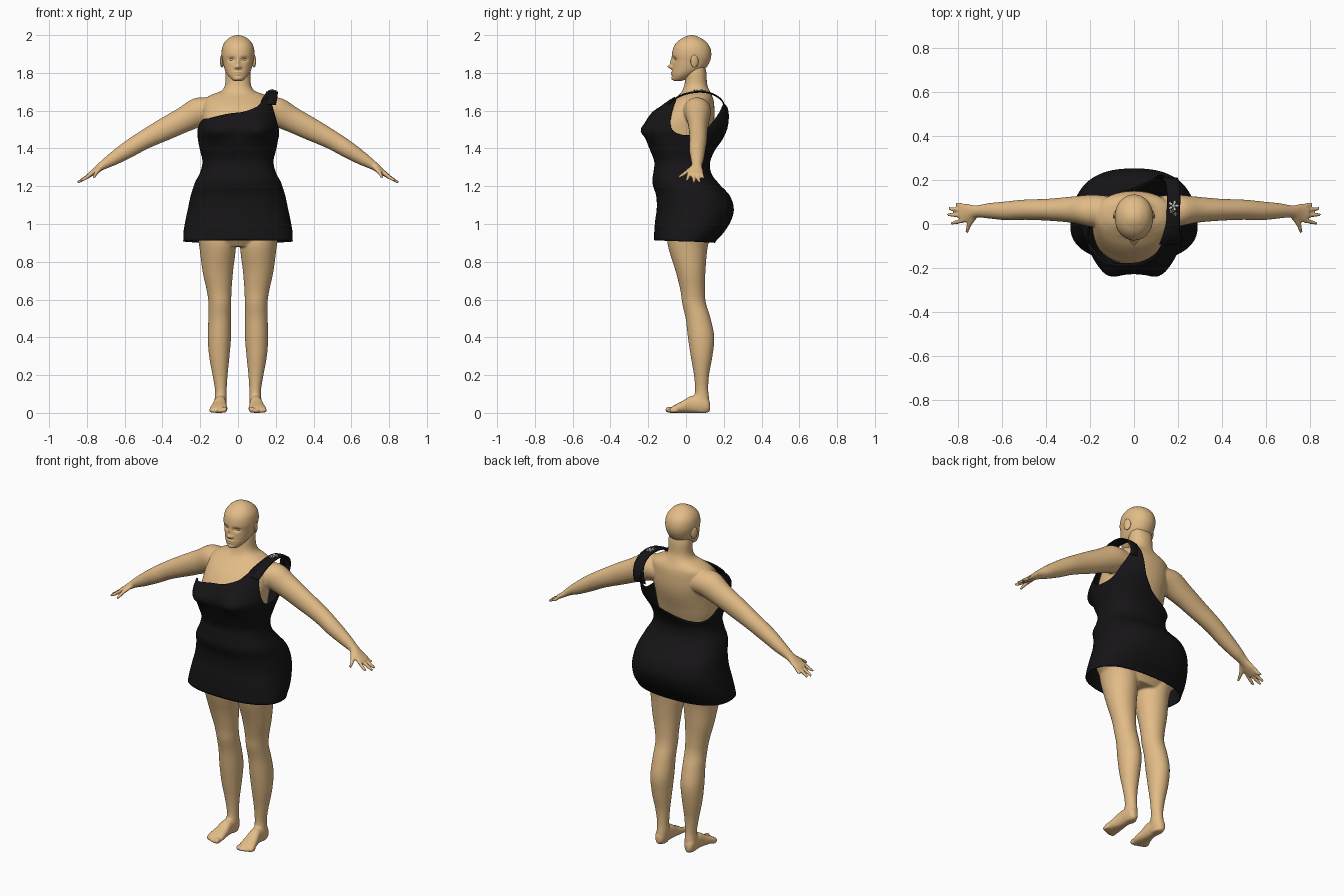
import bpy, bmesh
from math import sin, cos, pi, exp, radians
from mathutils import Vector, Matrix


def material(name, rgb):
    m = bpy.data.materials.new(name)
    m.diffuse_color = (*rgb, 1)
    return m


SKIN = material("skin", (0.76, 0.50, 0.24))
BLACK = material("black cloth", (0.008, 0.007, 0.008))
SILVER = material("silver", (0.6, 0.6, 0.62))


def finish(bm, name, mat):
    bmesh.ops.recalc_face_normals(bm, faces=bm.faces)
    for f in bm.faces:
        f.smooth = True
    me = bpy.data.meshes.new(name)
    bm.to_mesh(me)
    bm.free()
    ob = bpy.data.objects.new(name, me)
    bpy.context.collection.objects.link(ob)
    me.materials.append(mat)
    return ob


def catmull(a, b, c, d, t):
    return tuple(0.5 * (2 * q + (r - p) * t + (2 * p - 5 * q + 4 * r - s) * t * t
                        + (3 * q - p - 3 * r + s) * t ** 3) for p, q, r, s in zip(a, b, c, d))


def refine(rows, k):
    p = [rows[0]] + rows + [rows[-1]]
    out = [catmull(*p[i:i + 4], j / k) for i in range(len(rows) - 1) for j in range(k)]
    return out + [rows[-1]]


def sample(rows, key):
    """Smooth lookup in a table whose first column rises."""
    i = max([0] + [i for i in range(len(rows) - 1) if rows[i][0] <= key])
    t = min(1, max(0, (key - rows[i][0]) / (rows[i + 1][0] - rows[i][0])))
    p = [rows[0]] + rows + [rows[-1]]
    return catmull(*p[i:i + 4], t)[1:]


def power(v, n):
    return (1 if v >= 0 else -1) * abs(v) ** (2 / n)


def grid(bm, rings, closed=True, caps=False):
    vs = [[bm.verts.new(p) for p in r] for r in rings]
    n = len(vs[0])
    for a, b in zip(vs, vs[1:]):
        for i in range(n if closed else n - 1):
            j = (i + 1) % n
            bm.faces.new((a[i], a[j], b[j], b[i]))
    if caps:
        bm.faces.new(vs[0])
        bm.faces.new(vs[-1])
    return vs


def tube(bm, rows, u=(1, 0, 0), v=(0, 1, 0), side=1, n=2.0, seg=32, k=5):
    """Loft through rows of (x, y, z, radius u, radius v)."""
    u, v = Vector(u), Vector(v)
    rings = []
    for x, y, z, ru, rv in refine(rows, k):
        ring = [Vector((x, y, z)) + u * ru * power(sin(2 * pi * i / seg), n)
                - v * rv * power(cos(2 * pi * i / seg), n) for i in range(seg)]
        rings.append([(p.x * side, p.y, p.z) for p in ring])
    return grid(bm, rings, caps=True)


def upright(table):
    """(z, x0, x1, front y, back y) to tube rows."""
    return [((a + b) / 2, (f + g) / 2, z, (b - a) / 2, (g - f) / 2) for z, a, b, f, g in table]


def ball(bm, loc, scale, rot=0):
    m = Matrix.Translation(loc) @ Matrix.Rotation(rot, 4, 'Z') @ Matrix.Diagonal((*scale, 1))
    bmesh.ops.create_uvsphere(bm, u_segments=16, v_segments=10, radius=1, matrix=m)


# Body: torso, arms, hands, legs and feet fused by a remesh
bm = bmesh.new()
torso = [(.88, .15, -.07, .11), (.95, .235, -.12, .15), (1.02, .25, -.13, .2), (1.1, .235, -.13, .21),
         (1.2, .195, -.14, .14), (1.3, .16, -.13, .09), (1.4, .175, -.15, .11), (1.5, .185, -.185, .14),
         (1.56, .19, -.155, .15), (1.62, .185, -.11, .15), (1.66, .175, -.065, .145),
         (1.685, .14, -.035, .135), (1.705, .088, -.02, .125), (1.74, .068, -.008, .112),
         (1.80, .066, -.002, .108), (1.84, .06, .01, .1)]
tube(bm, upright([(z, -w, w, f, b) for z, w, f, b in torso]), n=2.2, seg=48)
leg = [(.96, .03, .22, -.1, .14), (.88, .012, .205, -.095, .115), (.75, .026, .188, -.055, .103),
       (.65, .034, .166, -.03, .1), (.58, .036, .156, -.02, .106), (.5, .037, .157, -.002, .13),
       (.4, .037, .16, .01, .15), (.3, .045, .153, .025, .14), (.2, .055, .135, .042, .122),
       (.12, .06, .122, .048, .118), (.06, .06, .124, .04, .124), (.002, .068, .118, .05, .12)]
foot = [(.128, .085, .108, .012, .05), (.105, .066, .124, 0, .085), (.03, .062, .128, 0, .09),
        (-.02, .058, .14, 0, .062), (-.06, .055, .15, 0, .042), (-.085, .058, .15, 0, .026)]
arm = [(.10, .055, 1.60, .07, .082), (.19, .06, 1.597, .073, .08), (.28, .065, 1.555, .06, .068),
       (.39, .065, 1.50, .05, .06), (.50, .065, 1.443, .046, .05), (.58, .06, 1.395, .043, .045),
       (.66, .06, 1.345, .035, .035), (.72, .057, 1.308, .028, .023), (.76, .05, 1.278, .042, .016),
       (.792, .05, 1.256, .042, .012)]
fingers = [(.083, .812, .092), (.061, .845, .072), (.038, .85, .043), (.016, .835, .002)]
for s in (1, -1):
    tube(bm, upright(leg), side=s)
    tube(bm, [((a + b) / 2, y, (c + d) / 2, (b - a) / 2, (d - c) / 2) for y, a, b, c, d in foot],
         v=(0, 0, 1), side=s, n=2.3)
    tube(bm, arm, u=(0, 1, 0), v=(.53, 0, .85), side=s)
    for y0, x1, y1 in fingers:
        tube(bm, [(.775, y0, 1.268, .0105, .0105), ((.78 + x1) / 2, (y0 + y1) / 2, 1.25 - (x1 - .8) * .2, .01, .01),
                  (x1, y1, 1.262 - (x1 - .785) * .66, .007, .007)],
             u=(0, 1, 0), v=(.53, 0, .85), side=s, seg=10)
    tube(bm, [(.725, .035, 1.3, .014, .014), (.75, -.002, 1.272, .012, .012), (.762, -.04, 1.247, .008, .008)],
         u=(.8, .4, -.3), v=(.4, 0, .9), side=s, seg=10)
    for i in range(5):
        r = .017 if i == 0 else .012 - i * .0006
        ball(bm, (s * (.071 + i * .018), -.09 + i * i * .0018, r), (r * .8, .02, r))
body = finish(bm, "body", SKIN)
rm = body.modifiers.new("fuse", 'REMESH')
rm.mode = 'VOXEL'
rm.voxel_size = .006
rm.use_smooth_shade = True
sm = body.modifiers.new("soften", 'SMOOTH')
sm.factor, sm.iterations = .5, 4

# Head: loft with face relief
bm = bmesh.new()
head = [(1.757, .018, -.06, -.025), (1.765, .034, -.071, .0), (1.79, .056, -.074, .05),
        (1.82, .071, -.073, .1), (1.86, .081, -.072, .126), (1.90, .087, -.074, .134),
        (1.94, .082, -.064, .125), (1.97, .064, -.04, .1), (1.99, .038, -.008, .067),
        (1.998, .016, .014, .046), (2.0, .002, .028, .032)]
rings = tube(bm, upright([(z, -w, w, f, b) for z, w, f, b in head]), n=2.1, seg=96, k=8)
relief = [(0, 1.832, .012, .010, -.022), (0, 1.855, .008, .022, -.012), (.033, 1.872, .017, .011, .013),
          (-.033, 1.872, .017, .011, .013), (0, 1.803, .02, .004, -.007), (0, 1.792, .016, .004, -.006),
          (0, 1.77, .018, .010, -.005), (.014, 1.829, .006, .006, -.008), (-.014, 1.829, .006, .006, -.008)]
for ring in rings:
    for v in ring:
        if v.co.y < 0.0:
            x, z = v.co.x, v.co.z
            v.co.y += sum(a * exp(-((x - cx) / sx) ** 2 - ((z - cz) / sz) ** 2) for cx, cz, sx, sz, a in relief)
for s in (1, -1):
    ball(bm, (s * .033, -.046, 1.872), (.014, .011, .009))
    ball(bm, (s * .085, .045, 1.862), (.008, .022, .034), s * .35)
finish(bm, "head", SKIN)

# Dress: lofted wall rising from the hem to a slanted one-shoulder neckline
dress = [(.90, .287, -.168, .150), (.96, .285, -.165, .2), (1.02, .275, -.16, .236), (1.08, .262, -.152, .25),
         (1.15, .247, -.155, .228), (1.22, .225, -.175, .165), (1.27, .198, -.17, .13),
         (1.33, .185, -.165, .125), (1.40, .20, -.19, .155), (1.45, .21, -.21, .195), (1.50, .22, -.225, .23),
         (1.56, .213, -.2, .25), (1.62, .208, -.15, .255), (1.68, .205, -.095, .23)]
neckline = [(0, 1.588), (25, 1.62), (38, 1.66), (50, 1.665), (62, 1.59), (75, 1.50), (90, 1.47), (110, 1.485),
            (122, 1.56), (132, 1.63), (142, 1.61), (160, 1.48), (185, 1.40), (225, 1.37), (250, 1.385),
            (275, 1.45), (300, 1.545), (320, 1.56), (360, 1.588)]
bm = bmesh.new()
ROWS, COLS = 56, 120
rings = []
for r in range(ROWS + 1):
    ring = []
    for c in range(COLS):
        deg = 360 * c / COLS
        a = radians(deg)
        hem = .908 + .006 * cos(a)
        z = hem + (sample(neckline, deg)[0] - hem) * r / ROWS
        w, f, b = sample(dress, z)
        x = w * power(sin(a), 2.4)
        y = (f + b) / 2 - (b - f) / 2 * power(cos(a), 2.4)
        if cos(a) > 0:
            y -= .03 * exp(-((abs(x) - .12) / .06) ** 2 - ((z - 1.495) / .045) ** 2)
        ring.append((x, y, z))
    rings.append(ring)
grid(bm, rings)
# Shoulder strap
strap = [(.158, -.092, 1.635, .042), (.17, -.05, 1.67, .038), (.178, .01, 1.694, .031), (.18, .08, 1.702, .03),
         (.18, .14, 1.69, .03), (.175, .188, 1.658, .031), (.164, .208, 1.61, .034), (.157, .205, 1.57, .036)]
grid(bm, [[(x + w * t, y, z - .004 * t * t) for t in (-1, -.5, 0, .5, 1)] for x, y, z, w in refine(strap, 6)],
     closed=False)
ob = finish(bm, "dress", BLACK)
so = ob.modifiers.new("cloth thickness", 'SOLIDIFY')
so.thickness, so.offset = .006, 0

# Brooch: small silver flowers on the strap
bm = bmesh.new()
for cx, cy, size in ((.18, .083, .013), (.172, .058, .006), (.188, .045, .005)):
    ball(bm, (cx, cy, 1.709), (size * .6, size * .6, size * .5))
    for i in range(5):
        a = 2 * pi * i / 5
        ball(bm, (cx + size * 1.15 * cos(a), cy + size * 1.15 * sin(a), 1.706),
             (size * .75, size * .45, size * .3), a)
finish(bm, "brooch", SILVER)
